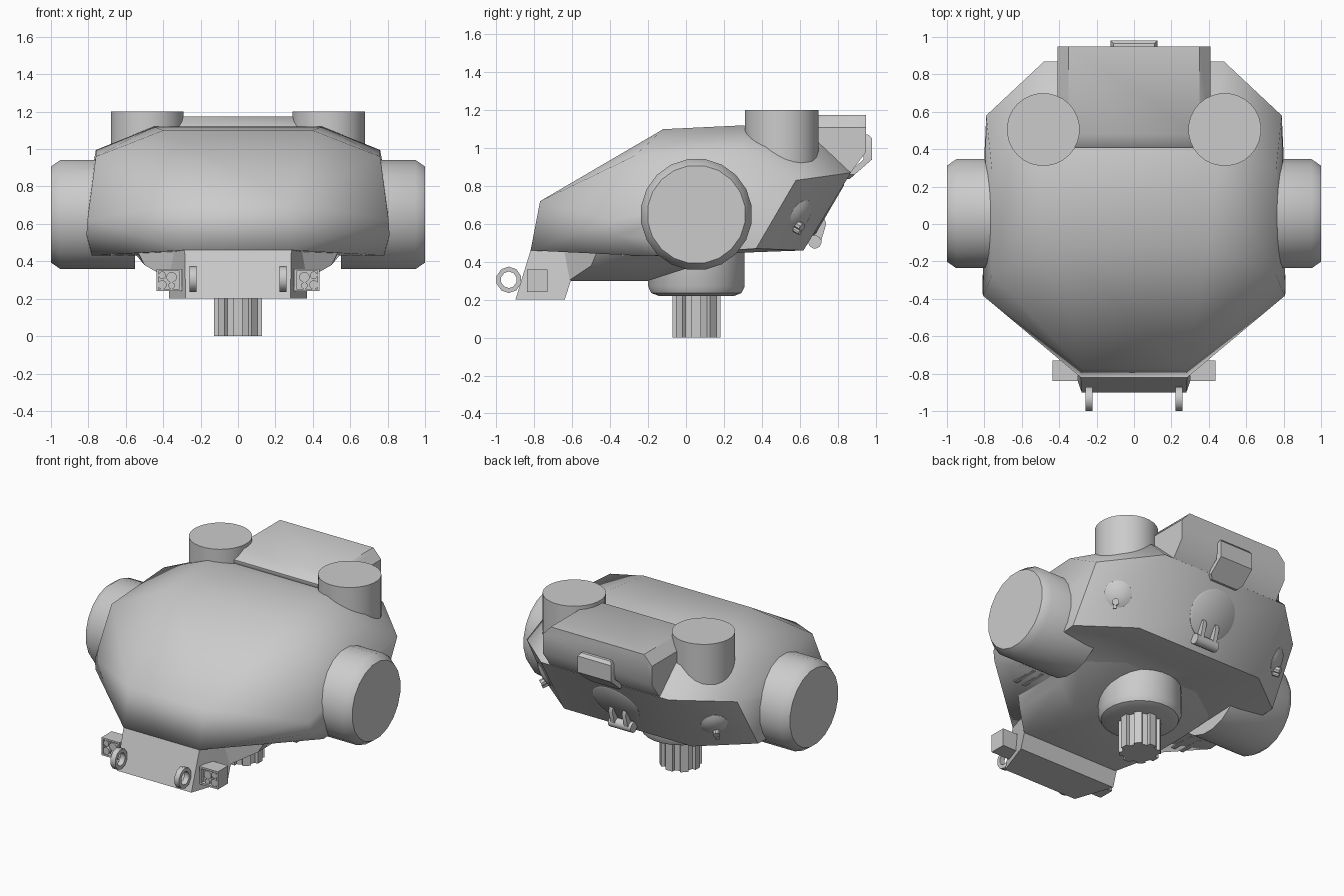
import bpy, bmesh, math
from mathutils import Vector, Matrix

if "Cube" in bpy.data.objects:
    bpy.data.objects.remove(bpy.data.objects["Cube"])


def finish(name, bm, angle=40):
    bmesh.ops.recalc_face_normals(bm, faces=bm.faces)
    me = bpy.data.meshes.new(name)
    bm.to_mesh(me)
    bm.free()
    ob = bpy.data.objects.new(name, me)
    bpy.context.collection.objects.link(ob)
    bpy.ops.object.select_all(action='DESELECT')
    ob.select_set(True)
    bpy.context.view_layer.objects.active = ob
    bpy.ops.object.shade_smooth_by_angle(angle=math.radians(angle))
    return ob


def hull(name, pts, angle=40, mirror=True):
    """Convex solid around points, mirrored in x."""
    bm = bmesh.new()
    for x, y, z in pts:
        for s in ((1, -1) if mirror and x else (1,)):
            bm.verts.new((s * x, y, z))
    res = bmesh.ops.convex_hull(bm, input=bm.verts)
    junk = [v for v in res["geom_interior"] + res["geom_unused"]
            if isinstance(v, bmesh.types.BMVert) and not v.link_faces]
    bmesh.ops.delete(bm, geom=list(set(junk)), context='VERTS')
    bmesh.ops.dissolve_limit(bm, angle_limit=math.radians(2), verts=bm.verts, edges=bm.edges)
    return finish(name, bm, angle)


def box(name, x, y, z):
    return hull(name, [(a, b, c) for a in x for b in y for c in z], mirror=False)


def turned(name, loc, axis, rings, n=24):
    """Solid of revolution: rings are (radius, height along axis)."""
    bm = bmesh.new()
    m = Matrix.Translation(loc) @ Vector(axis).to_track_quat('Z', 'Y').to_matrix().to_4x4()
    loops = [[bm.verts.new(m @ Vector((r * math.cos(2 * math.pi * (i + .5) / n),
                                       r * math.sin(2 * math.pi * (i + .5) / n), h)))
              for i in range(n)] for r, h in rings]
    for a, b in zip(loops, loops[1:]):
        for i in range(n):
            bm.faces.new((a[i], a[(i + 1) % n], b[(i + 1) % n], b[i]))
    bm.faces.new(loops[0])
    bm.faces.new(loops[-1])
    return finish(name, bm)


def strip(name, outer, inner, x0, x1):
    """Closed ring band in the yz plane, extruded along x."""
    bm = bmesh.new()
    n = len(outer)
    L = [[bm.verts.new((x, y, z)) for y, z in p]
         for p, x in ((outer, x0), (outer, x1), (inner, x1), (inner, x0))]
    for k in range(4):
        a, b = L[k], L[(k + 1) % 4]
        for i in range(n):
            bm.faces.new((a[i], a[(i + 1) % n], b[(i + 1) % n], b[i]))
    return finish(name, bm, 50)


# Main shell
hull("head_shell", [
    (0, -.12, 1.105), (.40, -.12, 1.10), (0, .30, 1.125), (.45, .30, 1.12),
    (.76, -.27, .96), (.76, .29, .995), (.805, -.385, .62), (.81, -.37, .54),
    (.28, -.77, .72), (.285, -.82, .46), (.79, .58, .83), (.48, .87, .87),
    (.45, .70, 1.03), (.80, .37, .47), (.48, .62, .46), (.78, -.20, .43)], 50)

# Lower body, nose and neck
hull("under_body", [
    (.36, -.62, .30), (.32, -.20, .30), (.50, -.50, .38), (.50, -.12, .38),
    (.56, -.45, .50), (.60, .22, .50), (.28, .30, .46), (.28, -.70, .50)])
hull("nose_block", [
    (.28, -.90, .20), (.285, -.82, .46), (.37, -.64, .20), (.37, -.55, .48), (.28, -.79, .55)])
turned("neck_collar", (0, .055, 0), (0, 0, 1), [(.20, .22), (.24, .235), (.257, .27), (.257, .48)], 24)

# Splined neck shaft
bm = bmesh.new()
ring = []
for t in range(8):
    for off, r in ((-.30, .108), (-.25, .13), (.25, .13), (.30, .108)):
        a = 2 * math.pi * (t + off) / 8
        ring.append(bm.verts.new((r * math.cos(a), .055 + r * math.sin(a), 0)))
face = bm.faces.new(ring)
ext = bmesh.ops.extrude_face_region(bm, geom=[face])
bmesh.ops.translate(bm, vec=(0, 0, .25), verts=[v for v in ext["geom"] if isinstance(v, bmesh.types.BMVert)])
finish("neck_shaft", bm, 25)

# Raised rear housing
hull("rear_housing", [
    (.41, .41, 1.10), (.36, .41, 1.12), (.35, .48, 1.175), (.41, .48, 1.11),
    (.35, .95, 1.175), (.41, .95, 1.11), (.41, .95, .98), (.41, .86, .86), (.41, .5, .9)])

# Folded latch on the housing
bm = bmesh.new()
path = [(.12, 1.165 - .09, .90), (.12, 1.06, .98), (.12, .94, .98), (.12, .85, .885)]
path = [(.93, 1.075, .11), (.965, 1.07, .11), (.982, 1.05, .125), (.982, .94, .125),
        (.89, .86, .125), (.865, .838, .10)]
low = [(-.035, 0)] * len(path)
rows = [[bm.verts.new((s * w, y + d, z)) for d in (0, -.045) for s in (-1, 1)] for y, z, w in path]
for a, b in zip(rows, rows[1:]):
    for i, j in ((0, 1), (1, 3), (3, 2), (2, 0)):
        bm.faces.new((a[i], a[j], b[j], b[i]))
for r in (rows[0], rows[-1]):
    bm.faces.new((r[0], r[1], r[3], r[2]))
finish("rear_latch", bm)

# Rear cap with hinge
back = Vector((0, .863, -.505))
turned("rear_cap", (0, .745, .675), back, [(.165, -.03), (.165, .006), (.155, .012)], 28)
turned("hinge_pin", (-.085, .68, .505), (1, 0, 0), [(.035, 0), (.035, .17)], 12)
for s in (-1, 1):
    x = s * .05
    strip_pts = [(.73, .63), (.74, .60), (.71, .50), (.66, .50), (.66, .54)]
    hull("hinge_prong", [(x + d, y, z) for y, z in strip_pts for d in (-.014, .014)], mirror=False)

a, b, c = Vector((.79, .58, .83)), Vector((.48, .87, .87)), Vector((.48, .62, .46))
nrm = (b - a).cross(c - a).normalized()
if nrm.x < 0:
    nrm = -nrm
for s in (-1, 1):
    # Side drums
    turned("side_drum", (s * .55, .055, .65), (s, 0, 0),
           [(.295, 0), (.295, .40), (.26, .45)], 20)
    # Top cylinders
    turned("top_cylinder", (s * .485, .505, 0), (0, 0, 1), [(.195, .88), (.195, 1.2)], 28)
    # Domed studs with key tabs on the rear corners
    n = Vector((s * nrm.x, nrm.y, nrm.z))
    p = Vector((.635, .605, .65))
    p -= nrm * (p - a).dot(nrm)
    p.x *= s
    turned("corner_stud", p, n, [(.088, -.02), (.085, .006), (.06, .02), (.02, .027)], 16)
    q = p + n * .02 + Vector((0, -.022, -.05))
    turned("stud_key", q, n, [(.022, -.02), (.022, .025)], 8)
    turned("stud_key_tip", q + Vector((0, -.01, -.03)), n, [(.013, -.02), (.013, .022)], 8)

    # Nose lamp boxes: open frame, back plate and bulbs
    x0, x1 = s * .30, s * .437
    box("lamp_body", (x0, x1), (-.81, -.73), (.24, .36))
    for z in ((.24, .252), (.348, .36)):
        box("lamp_rim", (x0, x1), (-.84, -.81), z)
    for xa in (.30, .425):
        box("lamp_rim_side", (s * xa, s * (xa + .012)), (-.84, -.81), (.24, .36))
    for bx, bz, r in ((.355, .315, .028), (.405, .325, .02), (.355, .27, .018), (.405, .275, .024)):
        turned("lamp_bulb", (s * bx, -.80, bz), (0, -1, 0), [(r, 0), (r, .035)], 12)

    # Tow rings
    rings = [[(-.935 + r * math.cos(math.pi * (i + .5) / 5), .305 + r * 1.04 * math.sin(math.pi * (i + .5) / 5))
              for i in range(10)] for r in (.067, .042)]
    strip("nose_ring", rings[0], rings[1], s * .24 - .018, s * .24 + .018)

    # Small fins below the shell edge
    for x in (.60, .665):
        box("shell_fin", (s * x - .013, s * x + .013), (-.34, -.16), (.43, .53))
